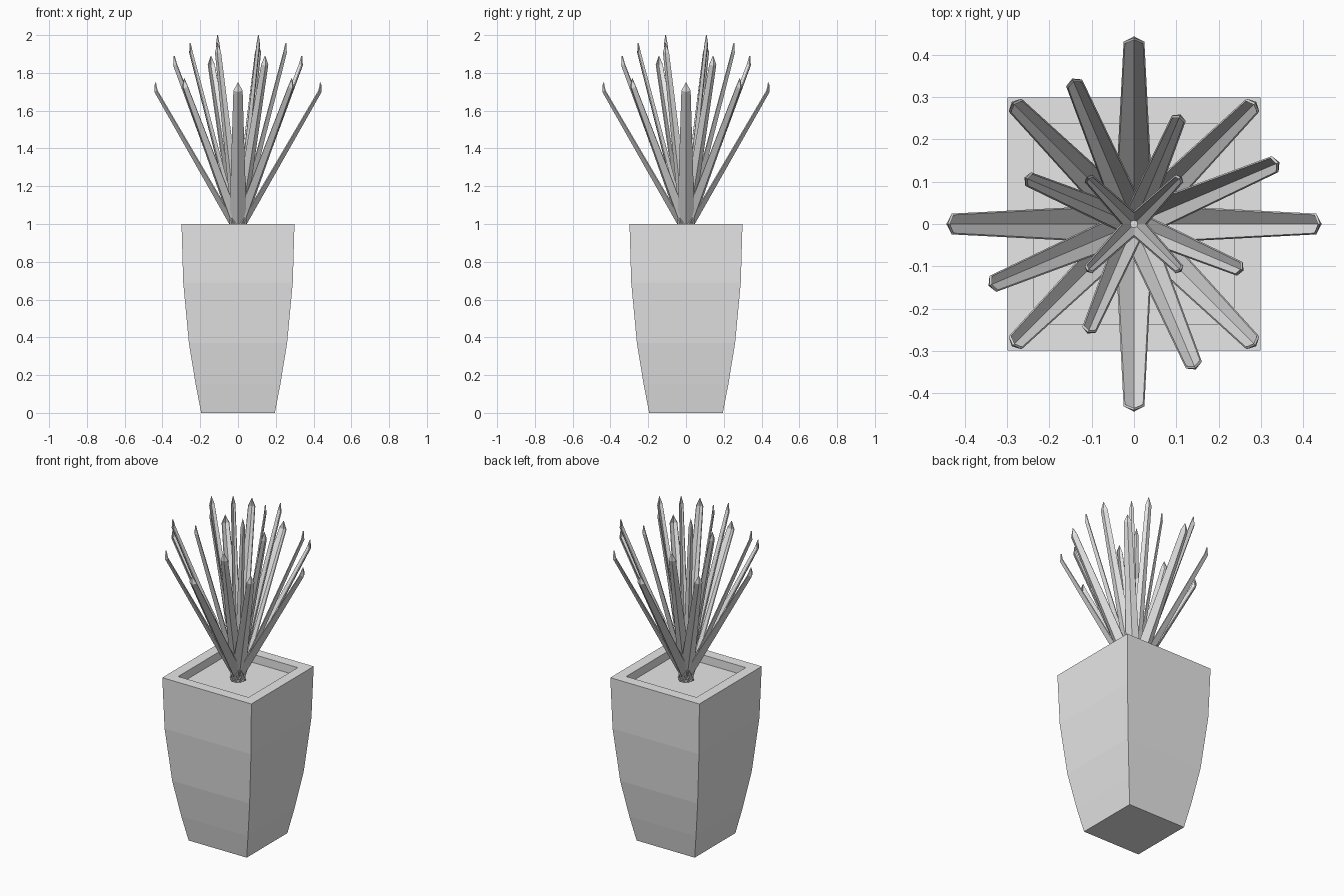
import bpy, bmesh
from math import radians, cos, sin
from mathutils import Vector

cube = bpy.data.objects.get("Cube")
if cube:
    bpy.data.objects.remove(cube, do_unlink=True)

grey = bpy.data.materials.new("light_grey")
grey.use_nodes = True
GREY = (0.8, 0.8, 0.8, 1)
grey.diffuse_color = GREY
grey.node_tree.nodes["Principled BSDF"].inputs["Base Color"].default_value = GREY


def finish(bm, name):
    bmesh.ops.recalc_face_normals(bm, faces=bm.faces)
    mesh = bpy.data.meshes.new(name)
    bm.to_mesh(mesh)
    bm.free()
    mesh.materials.append(grey)
    obj = bpy.data.objects.new(name, mesh)
    bpy.context.collection.objects.link(obj)
    return obj


def make_pot():
    # Square rings from the base up the outside, over the rim, down to the soil
    profile = [(0.195, 0), (0.224, 0.15), (0.26, 0.37), (0.29, 0.69),
               (0.299, 1), (0.236, 1), (0.236, 0.95)]
    bm = bmesh.new()
    rings = [[bm.verts.new((sx * h, sy * h, z))
              for sx, sy in ((-1, -1), (1, -1), (1, 1), (-1, 1))]
             for h, z in profile]
    for low, high in zip(rings, rings[1:]):
        for i in range(4):
            j = (i + 1) % 4
            bm.faces.new((low[i], low[j], high[j], high[i]))
    bm.faces.new(rings[0])
    bm.faces.new(rings[-1])
    finish(bm, "pot")


def make_leaf(name, angle, reach, top, base_w, tip_w):
    # Folded blade: a crease on the outer side, two raised edges, a pointed tip
    out = Vector((cos(angle), sin(angle), 0))
    side = Vector((-sin(angle), cos(angle), 0))
    up = Vector((0, 0, 1))
    base = out * 0.012 + up * 0.945
    shoulder = out * reach + up * (top - 0.05)
    along = (shoulder - base).normalized()
    outward = side.cross(along)
    if outward.dot(out) < 0:
        outward.negate()
    bm = bmesh.new()
    rows = []
    for point, w in ((base, base_w), (shoulder, tip_w)):
        raised = point - outward * w * 0.6
        rows.append([bm.verts.new(p) for p in
                     (raised - side * w, point, raised + side * w)])
    tip = bm.verts.new(out * (reach - 0.003) + up * top)
    for i in range(2):
        bm.faces.new((rows[0][i], rows[0][i + 1], rows[1][i + 1], rows[1][i]))
        bm.faces.new((rows[1][i], rows[1][i + 1], tip))
    leaf = finish(bm, name)
    solid = leaf.modifiers.new("thickness", "SOLIDIFY")
    solid.thickness = 0.006
    solid.offset = 0


make_pot()

# Whorls of four leaves: first angle, reach, top height, base and tip half width
whorls = {
    "outer_leaf": (0, 0.44, 1.75, 0.046, 0.023),
    "corner_leaf": (45, 0.405, 1.77, 0.04, 0.02),
    "middle_leaf": (23, 0.37, 1.89, 0.036, 0.019),
    "inner_leaf": (-23, 0.278, 1.957, 0.03, 0.016),
    "centre_leaf": (45, 0.156, 2.0, 0.022, 0.011),
}
for name, (start, reach, top, base_w, tip_w) in whorls.items():
    for k in range(4):
        make_leaf(f"{name}_{k + 1}", radians(start + 90 * k), reach, top, base_w, tip_w)
